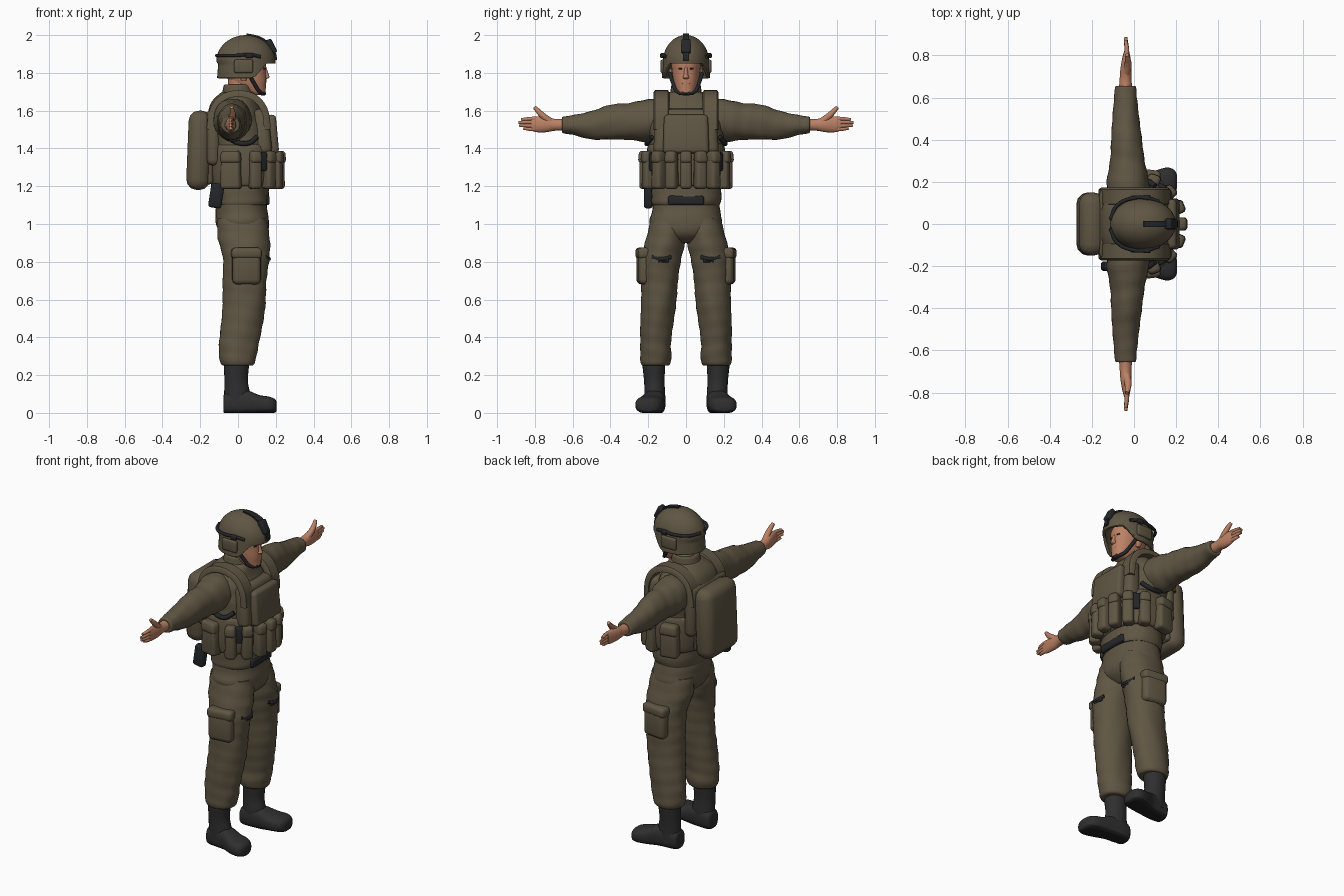
import bpy, bmesh
from math import sin, cos, pi, radians, copysign
from mathutils import Vector, Matrix

if "Cube" in bpy.data.objects:
    bpy.data.objects.remove(bpy.data.objects["Cube"])


def material(name, rgb):
    m = bpy.data.materials.new(name)
    m.use_nodes = True
    m.diffuse_color = (*rgb, 1)
    bsdf = m.node_tree.nodes["Principled BSDF"]
    bsdf.inputs["Base Color"].default_value = (*rgb, 1)
    bsdf.inputs["Roughness"].default_value = 0.8
    return m


OLIVE = material("olive cloth", (0.115, 0.092, 0.056))
SKIN = material("skin", (0.5, 0.22, 0.13))
LIPS = material("lips", (0.33, 0.13, 0.09))
BLACK = material("black gear", (0.018, 0.019, 0.021))
BOOT = material("boot leather", (0.028, 0.028, 0.029))
SOLE = material("boot sole", (0.014, 0.014, 0.014))
SIDES = (("left", 1), ("right", -1))


def finish(name, bm, *mats, angle=50):
    bmesh.ops.recalc_face_normals(bm, faces=bm.faces)
    mesh = bpy.data.meshes.new(name)
    bm.to_mesh(mesh)
    bm.free()
    for m in mats:
        mesh.materials.append(m)
    ob = bpy.data.objects.new(name, mesh)
    bpy.context.collection.objects.link(ob)
    bpy.ops.object.select_all(action="DESELECT")
    ob.select_set(True)
    bpy.context.view_layer.objects.active = ob
    bpy.ops.object.shade_smooth_by_angle(angle=radians(angle))
    return ob


def smooth_rings(rings, steps):
    """Catmull-Rom through the rings."""
    r = [Vector(p) for p in rings]
    out = []
    for i in range(len(r) - 1):
        a, b, c, d = r[max(i - 1, 0)], r[i], r[i + 1], r[min(i + 2, len(r) - 1)]
        for k in range(steps):
            t = k / steps
            out.append(b + (c - a) * (t / 2) + (a * 2 - b * 5 + c * 4 - d) * (t * t / 2)
                       + (b * 3 - a - c * 3 + d) * (t ** 3 / 2))
    return out + [r[-1]]


def loft(name, rings, *mats, axis="z", side=1, power=2, folds=0, n=24, floor=False, rule=None):
    """Rings are (position on axis, centre u, centre v, radius u, radius v)."""
    bm = bmesh.new()
    loops = []
    for t, u, v, ru, rv in smooth_rings(rings, 5):
        loop = []
        for k in range(n):
            a = 2 * pi * k / n
            w = 1 + folds * sin(2 * a + 48 * t) * sin(3 * a - 31 * t + 1)
            p = u + ru * w * copysign(abs(cos(a)) ** (2 / power), cos(a))
            q = v + rv * w * copysign(abs(sin(a)) ** (2 / power), sin(a))
            x, y, z = {"x": (t, p, q), "y": (p, t, q), "z": (p, q, t)}[axis]
            loop.append(bm.verts.new((x, y * side, max(z, 0) if floor else z)))
        loops.append(loop)
    for a, b in zip(loops, loops[1:]):
        for k in range(n):
            bm.faces.new((a[k], a[k - 1], b[k - 1], b[k]))
    bm.faces.new(loops[0])
    bm.faces.new(loops[-1])
    if rule:
        for f in bm.faces:
            f.material_index = rule(f.calc_center_median())
    return finish(name, bm, *mats)


def box(name, loc, size, mat, bevel=0.015, turn=0, lean=0, taper=1):
    """Rounded block; turn spins about z, lean tips about y."""
    bm = bmesh.new()
    bmesh.ops.create_cube(bm, size=1)
    for v in bm.verts:
        k = taper if v.co.z > 0 else 1
        v.co = Vector((v.co.x * size[0] * k, v.co.y * size[1] * k, v.co.z * size[2]))
    bmesh.ops.bevel(bm, geom=bm.edges[:], offset=bevel, segments=3, profile=0.5, affect="EDGES")
    m = Matrix.Translation(loc) @ Matrix.Rotation(turn, 4, "Z") @ Matrix.Rotation(lean, 4, "Y")
    bm.transform(m)
    return finish(name, bm, mat)


def tube(name, pts, radius, mat, side=1, taper=1):
    cu = bpy.data.curves.new(name, "CURVE")
    cu.dimensions = "3D"
    cu.bevel_depth = radius
    cu.bevel_resolution = 3
    cu.use_fill_caps = True
    sp = cu.splines.new("BEZIER")
    sp.bezier_points.add(len(pts) - 1)
    for i, (bp, p) in enumerate(zip(sp.bezier_points, pts)):
        bp.co = (p[0], p[1] * side, p[2])
        bp.handle_left_type = bp.handle_right_type = "AUTO"
        bp.radius = 1 + (taper - 1) * i / (len(pts) - 1)
    cu.materials.append(mat)
    ob = bpy.data.objects.new(name, cu)
    bpy.context.collection.objects.link(ob)


def ribbon(name, path, y, width, thick, mat):
    """Band that follows an x-z path, spread along y."""
    bm = bmesh.new()
    pts = smooth_rings(path, 5)
    up = [(pts[min(i + 1, len(pts) - 1)] - pts[max(i - 1, 0)]).normalized() for i in range(len(pts))]
    loops = []
    for p, d in zip(pts, up):
        nrm = Vector((d.y, -d.x)) * thick / 2
        corners = ((1, -0.8), (1, 0.8), (0.4, 1), (-1, 1), (-1, -1), (0.4, -1))
        loops.append([bm.verts.new((p.x + nrm.x * s, y + width / 2 * e, p.y + nrm.y * s)) for s, e in corners])
    for a, b in zip(loops, loops[1:]):
        for k in range(6):
            bm.faces.new((a[k], a[k - 1], b[k - 1], b[k]))
    bm.faces.new(loops[0])
    bm.faces.new(loops[-1])
    return finish(name, bm, mat)


# Jacket, hips and collar
loft("jacket", [(1.1, .02, 0, .138, .178), (1.13, .02, 0, .145, .185), (1.25, .015, 0, .145, .185),
                (1.4, .01, 0, .155, .195), (1.52, -.01, 0, .155, .2), (1.6, -.02, 0, .14, .19),
                (1.66, -.015, 0, .115, .15), (1.7, 0, 0, .085, .085)], OLIVE, power=2.4, folds=.02, n=40)
loft("trouser_hips", [(.9, .03, 0, .07, .07), (.94, .03, 0, .12, .15), (1, .025, 0, .14, .192),
                      (1.06, .02, 0, .138, .182), (1.13, .02, 0, .13, .172)], OLIVE, power=2.3, folds=.015, n=36)
loft("collar", [(1.65, 0, 0, .095, .095), (1.7, 0, 0, .083, .083), (1.735, .002, 0, .076, .076),
                (1.735, .002, 0, .06, .06)], OLIVE)
box("belt_buckle", (.148, 0, 1.125), (.04, .19, .05), BLACK, .012)
box("sidearm_holster", (-.115, -.2, 1.15), (.07, .045, .13), BLACK, .014, lean=.15)

# Armour vest
loft("vest_body", [(1.2, .015, 0, .14, .19), (1.215, .015, 0, .16, .205), (1.3, .015, 0, .168, .212),
                   (1.4, .012, 0, .168, .205), (1.425, .01, 0, .15, .19)], OLIVE, power=2.5, n=40)
box("vest_chest_panel", (.128, 0, 1.49), (.09, .35, .24), OLIVE, .03, lean=-.08, taper=.9)
box("vest_front_plate", (.17, 0, 1.475), (.08, .245, .205), OLIVE, .02, lean=-.08, taper=.95)
box("vest_back_panel", (-.13, 0, 1.46), (.07, .34, .3), OLIVE, .03)
for label, s in SIDES:
    ribbon(label + "_shoulder_strap", [(.155, 1.5), (.145, 1.59), (.1, 1.66), (.02, 1.69), (-.07, 1.675),
                                       (-.13, 1.61), (-.15, 1.5)], .13 * s, .085, .035, OLIVE)
    tube(label + "_armhole_trim", [(.1, .18, 1.46), (.06, .205, 1.43), (0, .205, 1.43), (-.04, .195, 1.45)],
         .013, BLACK, s)

# Ring of pouches on the vest
for i, deg in enumerate((0, 21, -21, 43, -43, 69, -69, 101, -101)):
    a = radians(deg)
    wide = .11 if abs(deg) > 90 else .064
    spot = Vector((.02 + .195 * cos(a), .212 * sin(a), 1.285))
    if abs(deg) > 90:
        spot.x -= .02
    box(f"pouch_{i}", spot, (.066, wide, .2), OLIVE, .018, turn=a, taper=.93)
    cap = spot + Vector((.004 * cos(a), .004 * sin(a), .07))
    box(f"pouch_flap_{i}", cap, (.072, wide * 1.03, .065), OLIVE, .018, turn=a, taper=.88)
for label, s in SIDES:
    a = radians(56 * s)
    box(label + "_radio", (.02 + .19 * cos(a), .2 * sin(a), 1.33), (.05, .045, .1), BLACK, .01, turn=a)

# Backpack
box("backpack", (-.205, 0, 1.39), (.125, .3, .42), OLIVE, .055, lean=.04)
box("backpack_frame", (-.155, 0, 1.39), (.05, .25, .36), OLIVE, .02)

# Arms, hands, legs and boots
for label, s in SIDES:
    loft(label + "_sleeve", [(.08, -.03, 1.56, .1, .1), (.2, -.03, 1.55, .1, .112), (.3, -.03, 1.543, .082, .098),
                             (.4, -.035, 1.538, .073, .092), (.5, -.04, 1.523, .064, .075),
                             (.6, -.04, 1.525, .054, .052), (.65, -.04, 1.525, .049, .044),
                             (.655, -.04, 1.525, .036, .034)], OLIVE, axis="y", side=s, folds=.035)
    loft(label + "_palm", [(.62, -.04, 1.525, .033, .033), (.69, -.04, 1.525, .028, .031),
                           (.74, -.038, 1.527, .026, .041), (.79, -.036, 1.528, .019, .042),
                           (.82, -.035, 1.53, .012, .036)], SKIN, axis="y", side=s)
    for i, (z, tip) in enumerate(((1.557, .872), (1.539, .886), (1.521, .882), (1.503, .86))):
        tube(f"{label}_finger_{i}", [(-.036, .77, z), (-.034, .83, z), (-.04, tip, 1.53 + (z - 1.53) * .85)],
             .0125, SKIN, s, .65)
    tube(label + "_thumb", [(-.036, .715, 1.54), (-.028, .76, 1.575), (-.03, .785, 1.6), (-.034, .802, 1.618)],
         .02, SKIN, s, .5)

    loft(label + "_trouser_leg", [(1.03, .022, .095, .13, .09), (.92, .03, .108, .137, .105),
                                  (.82, .042, .13, .123, .107), (.7, .036, .14, .116, .098),
                                  (.58, .032, .146, .114, .093), (.46, .018, .155, .11, .087),
                                  (.36, .005, .16, .105, .081), (.29, 0, .16, .097, .083),
                                  (.255, -.002, .162, .085, .074), (.25, -.002, .165, .06, .055)],
         OLIVE, side=s, folds=.03, n=32)
    box(label + "_cargo_pocket", (.045, .222 * s, .77), (.15, .07, .18), OLIVE, .026, turn=-.12 * s)
    box(label + "_cargo_flap", (.045, .226 * s, .845), (.16, .07, .06), OLIVE, .02, turn=-.12 * s)
    tube(label + "_thigh_strap", [(.148, .08, .825), (.163, .12, .815), (.145, .18, .825)], .011, BLACK, s)
    box(label + "_strap_buckle", (.16, .12 * s, .812), (.015, .06, .03), BLACK, .005)

    loft(label + "_boot_shaft", [(.04, -.01, .165, .062, .055), (.1, -.005, .165, .068, .055),
                                 (.17, -.01, .168, .062, .054), (.25, -.008, .17, .066, .06),
                                 (.275, -.008, .17, .062, .055)], BOOT, side=s)
    loft(label + "_boot_foot", [(-.078, .162, .045, .03, .035), (-.068, .162, .05, .048, .055),
                                (-.02, .163, .055, .055, .066), (.05, .17, .055, .058, .064),
                                (.11, .186, .045, .07, .05), (.16, .196, .042, .072, .045),
                                (.192, .2, .038, .055, .038), (.204, .202, .034, .03, .025)],
         BOOT, SOLE, axis="x", side=s, power=2.6, n=32, floor=True, rule=lambda c: int(c.z < .014))

# Head
loft("neck", [(1.62, -.005, 0, .06, .06), (1.7, .005, 0, .058, .056), (1.8, .01, 0, .065, .06)], SKIN)
loft("head", [(1.683, .105, 0, .03, .026), (1.692, .095, 0, .05, .042), (1.72, .075, 0, .072, .056),
              (1.76, .05, 0, .1, .068), (1.81, .042, 0, .105, .074), (1.86, .04, 0, .108, .078),
              (1.92, .04, 0, .08, .06)], SKIN, power=2.2, n=32)
loft("nose", [(1.768, .14, 0, .012, .014), (1.776, .147, 0, .02, .017), (1.79, .145, 0, .018, .012),
              (1.83, .138, 0, .012, .009)], SKIN, n=12)
box("mouth", (.139, 0, 1.745), (.018, .042, .012), LIPS, .005)
for label, s in SIDES:
    box(label + "_eye", (.14, .03 * s, 1.822), (.008, .02, .008), BLACK, .003, turn=.25 * s)
    loft(label + "_ear", [(1.76, .03, .07, .014, .01), (1.79, .028, .077, .022, .012),
                          (1.82, .025, .078, .024, .012)], SKIN, side=s, n=12)

# Helmet: dome with a skirt that is shallow over the brow and deep over ears and nape
bm = bmesh.new()
bmesh.ops.create_uvsphere(bm, u_segments=40, v_segments=24, radius=1)
bmesh.ops.delete(bm, geom=[v for v in bm.verts if v.co.z < -.95], context="VERTS")
for v in bm.verts:
    x, y, z = v.co
    if z < 0:
        r = (1 - z * z) ** .5
        x, y = x / r, y / r
        front = min(max((x - .25) / .45, 0), 1)
        flare = 1 - .05 * z * (1 - front)
        x, y, z = x * flare * (1 if x > 0 else .93), y * flare, z * (.095 - .085 * front)
    else:
        z *= .14
    v.co = (.042 + x * .157, y * .122, 1.86 + z)
helmet = finish("helmet_shell", bm, OLIVE)
rim = helmet.modifiers.new("thickness", "SOLIDIFY")
rim.thickness = .016
ribbon("helmet_mount_strip", [(.042 + .159 * cos(t), 1.86 + .142 * sin(t)) for t in (.05, .35, .7, 1.1, 1.55)][::-1],
       0, .03, .014, BLACK)
box("helmet_mount_bracket", (.176, 0, 1.94), (.035, .05, .08), BLACK, .01, lean=-.45)
for label, s in SIDES:
    tube(label + "_helmet_band", [(-.113, .02, 1.892), (-.08, .088, 1.892), (0, .124, 1.893), (.06, .124, 1.897),
                                  (.12, .106, 1.885)], .009, BLACK, s)
    box(label + "_helmet_rail", (.03, .124 * s, 1.835), (.1, .022, .07), OLIVE, .009)
    box(label + "_helmet_clip", (.06, .125 * s, 1.892), (.04, .024, .026), BLACK, .007)
    tube(label + "_chin_strap", [(.055, .086, 1.8), (.085, .068, 1.745), (.115, .046, 1.7), (.14, 0, 1.69)],
         .01, BLACK, s)
box("chin_cup", (.13, 0, 1.694), (.03, .05, .026), BLACK, .009)
